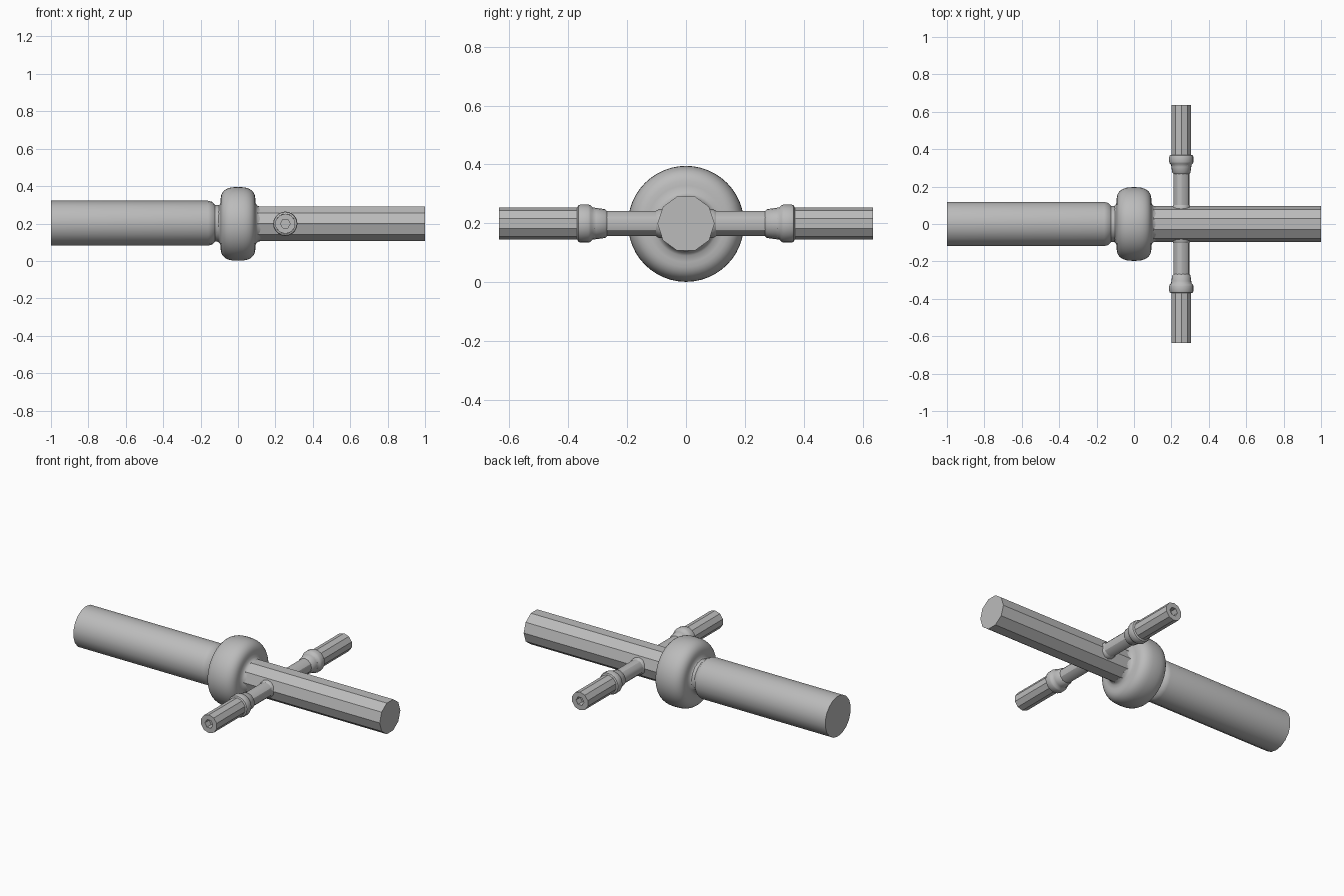
import bpy, bmesh, math
from mathutils import Matrix, Vector

cube = bpy.data.objects.get("Cube")
if cube:
    bpy.data.objects.remove(cube, do_unlink=True)

AXIS_Z = 0.198
SIDE_X = 0.253

metal = bpy.data.materials.new("plain grey")
metal.use_nodes = True
GREY = (0.5, 0.5, 0.5, 1)
metal.diffuse_color = GREY
metal.node_tree.nodes["Principled BSDF"].inputs["Base Color"].default_value = GREY


def lathe(name, profile, sides, origin, direction, phase=0.0, angle=30):
    """Revolve (distance, radius) points around a direction; radius 0 closes an end."""
    bm = bmesh.new()
    rings = []
    for d, r in profile:
        count = sides if r > 0 else 1
        rings.append([bm.verts.new((r * math.cos(phase + math.tau * i / sides),
                                    r * math.sin(phase + math.tau * i / sides), d))
                      for i in range(count)])
    for a, b in zip(rings, rings[1:]):
        for i in range(sides):
            j = (i + 1) % sides
            if len(a) == 1:
                bm.faces.new((a[0], b[j], b[i]))
            elif len(b) == 1:
                bm.faces.new((a[i], a[j], b[0]))
            else:
                bm.faces.new((a[i], a[j], b[j], b[i]))
    bmesh.ops.recalc_face_normals(bm, faces=bm.faces)
    turn = Vector((0, 0, 1)).rotation_difference(Vector(direction)).to_matrix().to_4x4()
    bm.transform(Matrix.Translation(origin) @ turn)
    mesh = bpy.data.meshes.new(name)
    bm.to_mesh(mesh)
    bm.free()
    mesh.materials.append(metal)
    obj = bpy.data.objects.new(name, mesh)
    bpy.context.collection.objects.link(obj)
    bpy.ops.object.select_all(action="DESELECT")
    obj.select_set(True)
    bpy.context.view_layer.objects.active = obj
    bpy.ops.object.shade_smooth_by_angle(angle=math.radians(angle))
    return obj


centre = (0, 0, AXIS_Z)

# Wide pipe with a rounded shoulder running into the bulb
lathe("wide_pipe", [(-1, 0), (-1, 0.12), (-0.16, 0.12), (-0.14, 0.115),
                    (-0.122, 0.098), (-0.06, 0.095), (-0.06, 0)],
      18, (0, 0, AXIS_Z + 0.004), (1, 0, 0))

# Rounded bulb: a superellipse section blended into short necks
bulb = [(-0.12, 0), (-0.12, 0.094), (-0.105, 0.096), (-0.095, 0.108)]
for i in range(17):
    a = math.pi * (1 - i / 16)
    c, s = math.cos(a), math.sin(a)
    bulb.append((math.copysign(abs(c) ** 0.75, c) * 0.093, 0.13 + 0.067 * s ** 0.85))
bulb += [(0.095, 0.108), (0.105, 0.097), (0.12, 0.092), (0.12, 0)]
lathe("bulb", bulb, 48, centre, (1, 0, 0), angle=50)

# Narrow ten-sided pipe
lathe("narrow_pipe", [(0.06, 0), (0.06, 0.097), (1, 0.097), (1, 0)],
      10, (0, 0, AXIS_Z + 0.001), (1, 0, 0), phase=math.pi / 2)

# Mirrored side branches, each with a collar and a socketed end
for side, label in ((1, "back"), (-1, "front")):
    base, out = (SIDE_X, 0, AXIS_Z + 0.001), (0, side, 0)
    lathe(label + "_branch", [(0, 0), (0, 0.043), (0.3, 0.043), (0.3, 0)], 12, base, out)
    lathe(label + "_branch_root", [(0.07, 0.05), (0.092, 0.049), (0.102, 0.043)], 12, base, out)
    lathe(label + "_collar", [(0.268, 0.042), (0.275, 0.049), (0.305, 0.053), (0.318, 0.055),
                              (0.324, 0.062), (0.332, 0.065), (0.358, 0.065),
                              (0.366, 0.062), (0.37, 0.053)], 20, base, out, angle=45)
    lathe(label + "_end_tube", [(0.31, 0), (0.31, 0.054), (0.635, 0.054)], 10, base, out,
          phase=math.pi / 2)
    # End face with a six-sided socket
    lathe(label + "_socket", [(0.635, 0.026), (0.595, 0.026), (0.595, 0)], 6, base, out)
    bm = bmesh.new()
    edge = [bm.verts.new((0.054 * math.cos(math.pi / 2 + math.tau * i / 10),
                          0.054 * math.sin(math.pi / 2 + math.tau * i / 10), 0)) for i in range(10)]
    hole = [bm.verts.new((0.026 * math.cos(math.tau * i / 6),
                          0.026 * math.sin(math.tau * i / 6), 0)) for i in range(6)]
    edges = [bm.edges.new((ring[i - 1], ring[i])) for ring in (edge, hole) for i in range(len(ring))]
    bmesh.ops.triangle_fill(bm, edges=edges, use_beauty=True, normal=(0, 0, 1))
    turn = Vector((0, 0, 1)).rotation_difference(Vector(out)).to_matrix().to_4x4()
    bm.transform(Matrix.Translation((SIDE_X, side * 0.635, base[2])) @ turn)
    mesh = bpy.data.meshes.new(label + "_end_face")
    bm.to_mesh(mesh)
    bm.free()
    mesh.materials.append(metal)
    bpy.context.collection.objects.link(bpy.data.objects.new(label + "_end_face", mesh))
